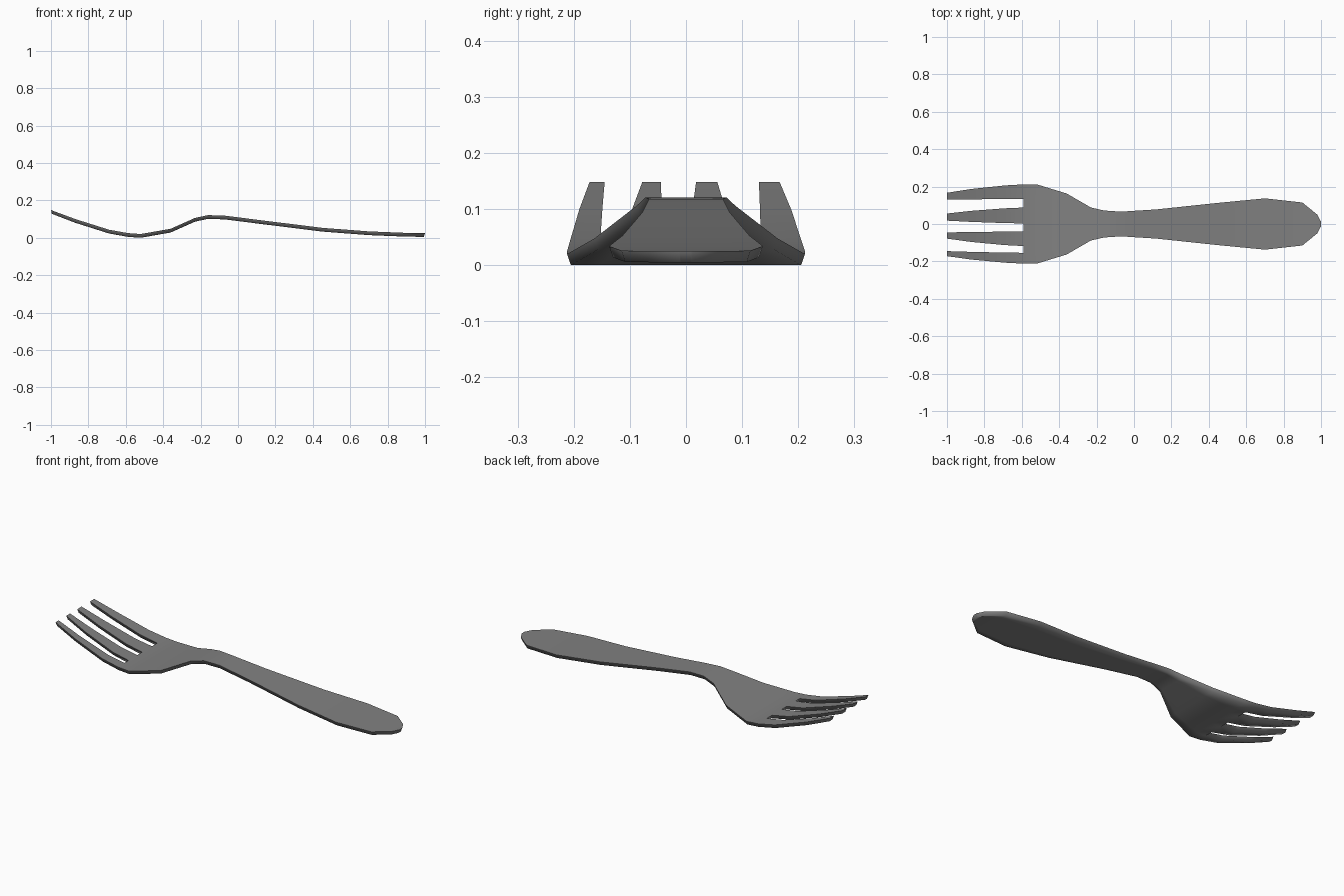
import bpy, bmesh
from mathutils import Vector

if "Cube" in bpy.data.objects:
    bpy.data.objects.remove(bpy.data.objects["Cube"])

THICK = 0.02
UNDERCUT = 0.007

# Tine edges across the fork: at the root and at the tip
root = [0.212, 0.134, 0.088, 0.003, -0.04, -0.118, -0.154, -0.212]
tip = [0.167, 0.13, 0.056, 0.018, -0.045, -0.078, -0.145, -0.172]

# Tine stations: x, blend from root to tip, top height
tines = [(-0.59, 0, 0.025), (-0.69, 0.13, 0.043), (-0.87, 0.55, 0.1), (-1, 1, 0.148)]

# Body stations: x, half width, top height
body = [(-0.59, 0.212, 0.025), (-0.52, 0.212, 0.02), (-0.36, 0.163, 0.048),
        (-0.23, 0.088, 0.106), (-0.16, 0.072, 0.121), (-0.07, 0.066, 0.118),
        (0.12, 0.078, 0.094), (0.45, 0.113, 0.053), (0.7, 0.137, 0.034),
        (0.9, 0.115, 0.026), (0.98, 0.05, 0.025), (1.0, 0.012, 0.025)]

bm = bmesh.new()


def row(x, ys, z):
    return [bm.verts.new((x, y, z)) for y in ys]


def quad(a, b, i):
    bm.faces.new((a[i], a[i + 1], b[i + 1], b[i]))


# Bowl and handle sheet
rows = [row(x, [y * w / 0.212 for y in root], z) for x, w, z in body]
for a, b in zip(rows, rows[1:]):
    for i in range(7):
        quad(a, b, i)

# Four tines growing from the bowl's front row
prev = rows[0]
for x, t, z in tines[1:]:
    cur = row(x, [r + (e - r) * t for r, e in zip(root, tip)], z)
    for i in (0, 2, 4, 6):
        quad(prev, cur, i)
    prev = cur

# Inward direction at each rim point, for the undercut lower edge
rim = [e for e in bm.edges if e.is_boundary]
inward = {}
for e in rim:
    a, b = e.verts
    n = (b.co - a.co).cross(Vector((0, 0, 1)))
    n.z = 0
    n.normalize()
    if n.dot(e.link_faces[0].calc_center_median() - a.co) < 0:
        n.negate()
    for v in e.verts:
        inward[v] = inward.get(v, Vector()) + n

# Thickness: copy the sheet downwards and close the rim, top edge kept crisp
dup = bmesh.ops.duplicate(bm, geom=bm.verts[:] + bm.edges[:] + bm.faces[:])
low = dup["vert_map"]
for e in rim:
    a, b = e.verts
    bm.faces.new((a, b, low[b], low[a]))
    e.smooth = False
bmesh.ops.translate(bm, verts=[v for v in dup["geom"] if isinstance(v, bmesh.types.BMVert)],
                    vec=(0, 0, -THICK))
for v, n in inward.items():
    low[v].co += n.normalized() * UNDERCUT
bmesh.ops.recalc_face_normals(bm, faces=bm.faces[:])
for f in bm.faces:
    f.smooth = True

mesh = bpy.data.meshes.new("fork")
bm.to_mesh(mesh)
bm.free()
fork = bpy.data.objects.new("fork", mesh)
bpy.context.collection.objects.link(fork)

# Dark steel
steel = bpy.data.materials.new("dark_steel")
steel.diffuse_color = (0.22, 0.22, 0.22, 1)
steel.use_nodes = True
steel.node_tree.nodes["Principled BSDF"].inputs["Base Color"].default_value = steel.diffuse_color
mesh.materials.append(steel)
